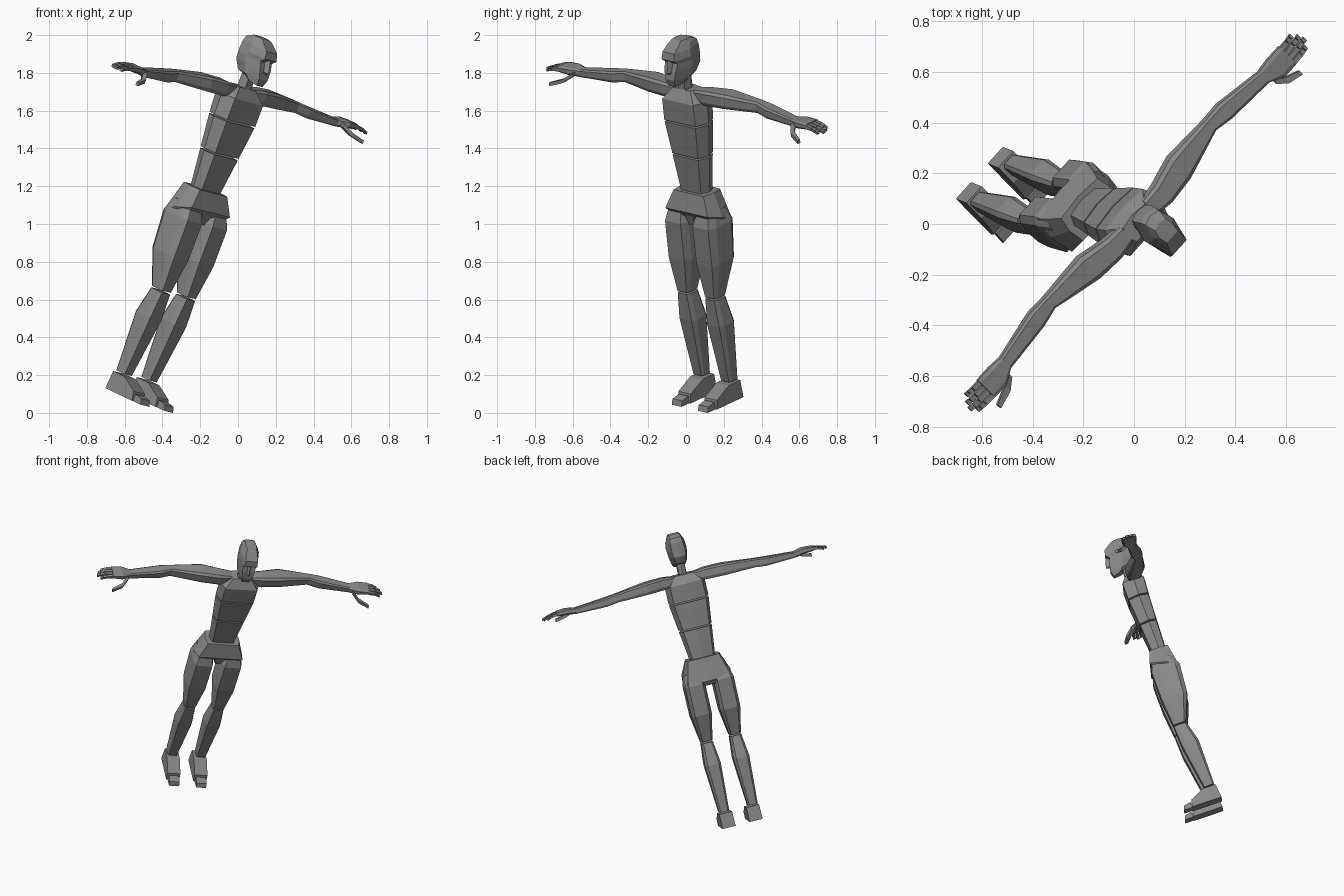
import bpy, bmesh
from mathutils import Matrix, Vector

if "Cube" in bpy.data.objects:
    bpy.data.objects.remove(bpy.data.objects["Cube"])

COLOUR = (0.25, 0.25, 0.25, 1)
grey = bpy.data.materials.new("mannequin grey")
grey.use_nodes = True
grey.diffuse_color = COLOUR
grey.node_tree.nodes["Principled BSDF"].inputs["Base Color"].default_value = COLOUR

# Leaning pose: the figure's own left, back and up axes, with the neck base as origin
left_axis = Vector((0.66, 0.73, -0.17)).normalized()
up_axis = Vector((0.35, -0.1, 0.94))
back_axis = up_axis.cross(left_axis).normalized()
up_axis = left_axis.cross(back_axis)
rotation = Matrix((left_axis, back_axis, up_axis)).transposed().to_4x4()
POSE = Matrix.Translation((0.04, -0.01, 1.72)) @ rotation

# Unit cross-sections
BOX = [(-1, -1), (1, -1), (1, 1), (-1, 1)]
FACETED = [(-0.8, -1), (0.8, -1), (1, -0.5), (1, 0.7), (0.7, 1), (-0.7, 1), (-1, 0.7), (-1, -0.5)]


def loft(name, rings, side=1):
    """Skin a list of equal-length point rings and cap both ends."""
    bm = bmesh.new()
    loops = [[bm.verts.new((side * x, y, z)) for x, y, z in ring] for ring in rings]
    for lower, upper in zip(loops, loops[1:]):
        for i in range(len(lower)):
            bm.faces.new((lower[i - 1], lower[i], upper[i], upper[i - 1]))
    bm.faces.new(loops[0])
    bm.faces.new(loops[-1])
    bmesh.ops.recalc_face_normals(bm, faces=bm.faces)
    mesh = bpy.data.meshes.new(name)
    bm.to_mesh(mesh)
    bm.free()
    mesh.materials.append(grey)
    part = bpy.data.objects.new(name, mesh)
    bpy.context.collection.objects.link(part)
    part.matrix_world = POSE


def body_ring(z, width, front, rear, drop=0.0, taper=0.8):
    """Body cross-section with a spine crease; drop lowers the rear."""
    middle, inner, bottom = (front + rear) / 2, width * taper, z - drop
    return [(-inner, front, z), (inner, front, z), (width, middle, z - drop / 2),
            (inner, rear - 0.01, bottom), (0, rear, bottom),
            (-inner, rear - 0.01, bottom), (-width, middle, z - drop / 2)]


def trunk_ring(z):
    """The trunk widens steadily from waist to chest."""
    rise = (z + 0.58) / 0.4
    return body_ring(z, 0.09 + 0.05 * rise, -0.03 - 0.03 * rise, 0.07 + 0.02 * rise)


def leg_ring(z, y, width, depth):
    return [(0.1 + u * width, y + v * depth, z) for u, v in FACETED]


def arm_ring(x, y, z, depth, height, outline=FACETED):
    return [(x, y + u * depth, z + v * height) for u, v in outline]


def sweep(name, profile, inner, outer, side):
    """Extrude a side profile across the body."""
    loft(name, [[(x, y, z) for y, z in profile] for x in (inner, outer)], side)


# Trunk blocks, separated by thin gaps
loft("abdomen", [trunk_ring(-0.59), trunk_ring(-0.38)])
loft("ribcage", [trunk_ring(-0.37), trunk_ring(-0.19)])
loft("chest", [trunk_ring(-0.18), body_ring(-0.06, 0.14, -0.06, 0.1), body_ring(0, 0.08, -0.02, 0.07)])
loft("neck", [body_ring(z, 0.03, -0.02, 0.05) for z in (-0.03, 0.1)])

# Pelvis with a low wedge between the legs
loft("pelvis", [body_ring(-0.58, 0.12, -0.05, 0.09, taper=0.9),
                body_ring(-0.68, 0.17, -0.08, 0.11, drop=0.06, taper=0.9),
                body_ring(-0.71, 0.15, -0.06, 0.09, drop=0.06, taper=0.9)])
loft("crotch", [body_ring(-0.68, 0.05, -0.07, 0.08), body_ring(-0.76, 0.02, -0.05, 0.05)])

# Head: jaw, cheeks, recessed eye line, brow and crown
loft("head", [body_ring(0.04, 0.04, -0.09, 0.01, drop=-0.02, taper=0.6),
              body_ring(0.08, 0.055, -0.1, 0.08, taper=0.6),
              body_ring(0.13, 0.065, -0.09, 0.11, taper=0.65),
              body_ring(0.17, 0.07, -0.075, 0.11, taper=0.65),
              body_ring(0.19, 0.07, -0.1, 0.11, taper=0.65),
              body_ring(0.23, 0.065, -0.09, 0.11, taper=0.65),
              body_ring(0.26, 0.05, -0.05, 0.1),
              body_ring(0.28, 0.04, -0.02, 0.06)])


def nose_ring(z, width, tip):
    return [(-width, -0.07, z), (width, -0.07, z), (0, tip, z)]


loft("nose", [nose_ring(0.19, 0.01, -0.1), nose_ring(0.12, 0.02, -0.12), nose_ring(0.11, 0.01, -0.1)])

for label, side in (("left", 1), ("right", -1)):
    # Legs
    loft(label + "_thigh", [leg_ring(-0.67, 0.01, 0.05, 0.07), leg_ring(-0.75, 0.01, 0.07, 0.1),
                            leg_ring(-0.96, 0, 0.07, 0.09), leg_ring(-1.15, -0.03, 0.04, 0.045)], side)
    loft(label + "_shin", [leg_ring(-1.16, -0.03, 0.04, 0.045), leg_ring(-1.31, -0.01, 0.055, 0.06),
                           leg_ring(-1.64, 0.01, 0.035, 0.035)], side)

    # Foot wedge with a separate toe block
    sole = -1.75
    sweep(label + "_foot", [(0.06, sole), (0.05, sole + 0.1), (-0.04, sole + 0.1),
                            (-0.14, sole + 0.05), (-0.15, sole)], 0.05, 0.14, side)
    sweep(label + "_toes", [(-0.15, sole), (-0.15, sole + 0.04), (-0.2, sole + 0.03), (-0.21, sole)],
          0.06, 0.13, side)

    # Arms
    elbow = arm_ring(0.48, 0.07, -0.04, 0.03, 0.03)
    wrist = arm_ring(0.77, 0.03, -0.06, 0.03, 0.02)
    loft(label + "_upper_arm", [arm_ring(0.07, 0.03, -0.03, 0.04, 0.03),
                                arm_ring(0.15, 0.03, -0.03, 0.05, 0.04),
                                arm_ring(0.27, 0.05, -0.03, 0.06, 0.04), elbow], side)
    loft(label + "_forearm", [elbow, arm_ring(0.56, 0.06, -0.05, 0.04, 0.03), wrist], side)
    loft(label + "_palm", [wrist, arm_ring(0.83, 0.02, -0.05, 0.05, 0.02),
                           arm_ring(0.9, 0.02, -0.05, 0.05, 0.015)], side)

    # Four jointed fingers that curl down slightly
    for i, (finger, reach) in enumerate((("index", 0.08), ("middle", 0.1), ("ring", 0.09), ("little", 0.07))):
        across = 0.025 * i - 0.02
        for joint, start, end in (("base", 0, 0.5), ("middle", 0.53, 0.8), ("tip", 0.83, 1)):
            loft(f"{label}_{finger}_finger_{joint}",
                 [arm_ring(0.9 + reach * t, across, -0.05 - 0.02 * t * t, 0.01, 0.01 - 0.003 * t, BOX)
                  for t in (start, end)], side)
    loft(label + "_thumb", [arm_ring(0.79, -0.01, -0.06, 0.02, 0.01, BOX),
                            arm_ring(0.83, -0.06, -0.09, 0.015, 0.01, BOX),
                            arm_ring(0.9, -0.09, -0.11, 0.01, 0.01, BOX)], side)
